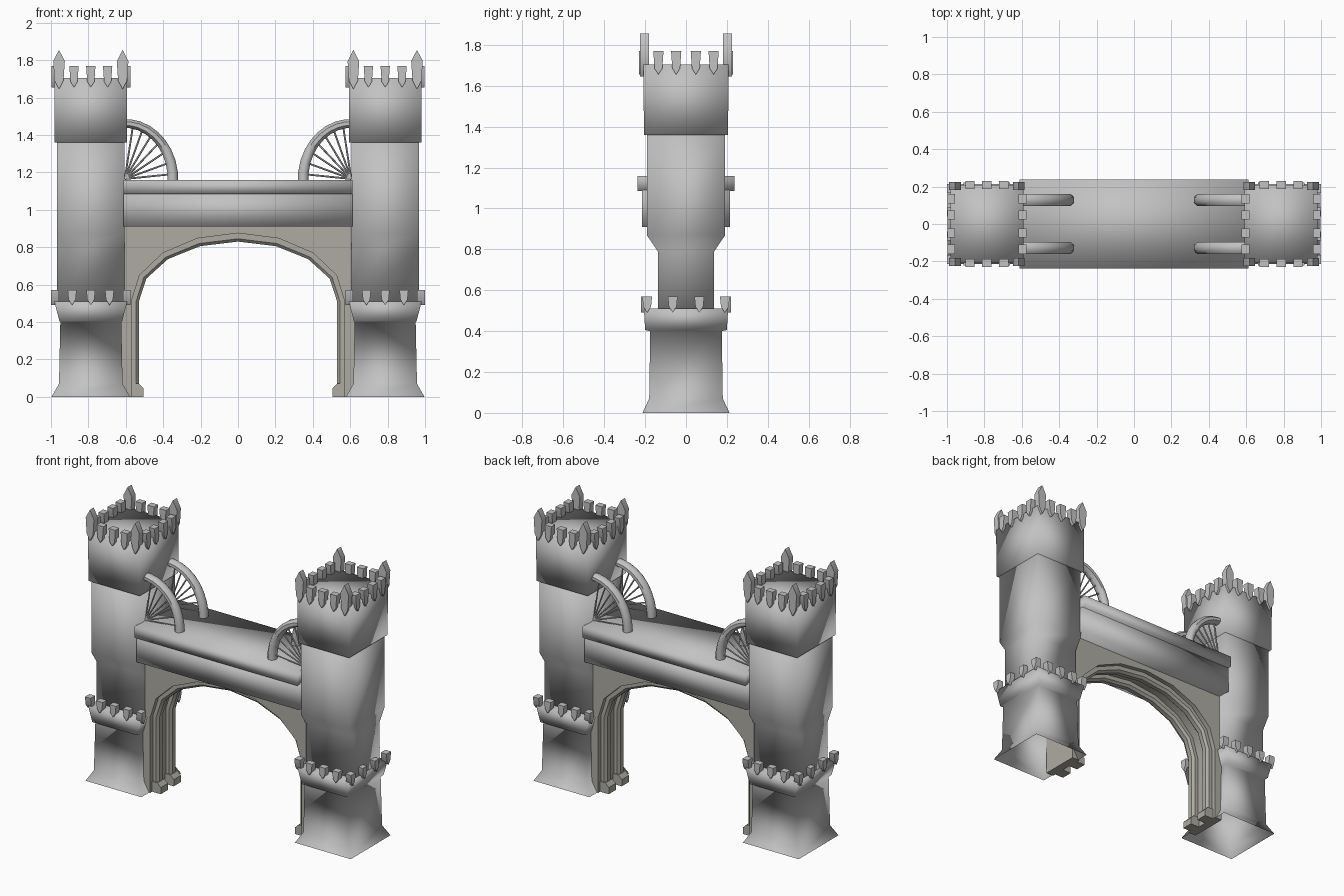
import bpy, bmesh, math
from mathutils import Matrix, Vector

cube = bpy.data.objects.get("Cube")
if cube:
    bpy.data.objects.remove(cube)


def material(name, colour):
    m = bpy.data.materials.new(name)
    m.use_nodes = True
    m.diffuse_color = (*colour, 1)
    m.node_tree.nodes["Principled BSDF"].inputs["Base Color"].default_value = (*colour, 1)
    m.node_tree.nodes["Principled BSDF"].inputs["Roughness"].default_value = 0.8
    return m


STONE = material("grey stone", (0.54, 0.54, 0.54))
ARCH = material("warm grey stone", (0.42, 0.41, 0.36))


def finish(bm, name, mat, angle=None):
    """Make an object; fully smooth unless a sharp angle is given."""
    bmesh.ops.recalc_face_normals(bm, faces=bm.faces)
    mesh = bpy.data.meshes.new(name)
    bm.to_mesh(mesh)
    bm.free()
    mesh.materials.append(mat)
    obj = bpy.data.objects.new(name, mesh)
    bpy.context.collection.objects.link(obj)
    bpy.ops.object.select_all(action='DESELECT')
    obj.select_set(True)
    bpy.context.view_layer.objects.active = obj
    if angle is None:
        bpy.ops.object.shade_smooth()
    else:
        bpy.ops.object.shade_smooth_by_angle(angle=math.radians(angle))
    return obj


def bridge(bm, rings):
    for a, b in zip(rings, rings[1:]):
        n = len(a)
        for i in range(n):
            bm.faces.new((a[i], a[(i + 1) % n], b[(i + 1) % n], b[i]))


def square_loft(name, cx, sections, open_bottom=False):
    """Stack rectangles given as (z, half width, half depth)."""
    bm = bmesh.new()
    corners = ((-1, -1), (1, -1), (1, 1), (-1, 1))
    rings = [[bm.verts.new((cx + sx * hx, sy * hy, z)) for sx, sy in corners]
             for z, hx, hy in sections]
    bridge(bm, rings)
    bm.faces.new(rings[-1])
    if not open_bottom:
        bm.faces.new(rings[0])
    return finish(bm, name, STONE)


def add_prism(bm, profile, y0, y1, matrix=Matrix()):
    """Extrude an (x, z) outline along y."""
    rings = [[bm.verts.new(matrix @ Vector((x, y, z))) for x, z in profile] for y in (y0, y1)]
    bridge(bm, rings)
    bm.faces.new(rings[0])
    bm.faces.new(rings[1])


def arch_curve(a, b, steps=8, spring=0.51):
    """Left foot, over the crown, to the right foot."""
    angles = [math.pi * (1 - i / steps) for i in range(steps + 1)]
    return ([(-a, 0)] + [(a * math.cos(t), spring + b * math.sin(t)) for t in angles]
            + [(a, 0)])


def mirrored(half):
    return half + [(-x, z) for x, z in reversed(half) if x]


SHIELD = mirrored([(0, 0), (0.019, 0.03), (0.025, 0.115), (0, 0.115)])
SMALL_SHIELD = mirrored([(0, 0), (0.019, 0.03), (0.024, 0.08), (0, 0.08)])
SPIKE = mirrored([(0, -0.01), (0.024, 0.035), (0.031, 0.14), (0, 0.2)])


def merlons(name, cx, z, items):
    """Items are (outline, dx, dy, facing sideways)."""
    bm = bmesh.new()
    for outline, dx, dy, sideways in items:
        m = Matrix.Translation((cx + dx, dy, z))
        if sideways:
            m = m @ Matrix.Rotation(math.pi / 2, 4, 'Z')
        add_prism(bm, outline, -0.021, 0.021, m)
    finish(bm, name, STONE, 50)


# Towers
for s, side in ((-1, "right"), (1, "left")):
    cx = s * 0.787
    square_loft(side + "_tower_base", cx, [
        (0, 0.21, 0.213), (0.07, 0.17, 0.18), (0.4, 0.163, 0.175),
        (0.405, 0.168, 0.2), (0.51, 0.195, 0.206)], open_bottom=True)
    square_loft(side + "_tower_shaft", cx, [
        (0.5, 0.18, 0.138), (0.79, 0.18, 0.138), (0.87, 0.18, 0.192), (1.37, 0.18, 0.19)])
    square_loft(side + "_tower_head", cx, [(1.36, 0.193, 0.206), (1.705, 0.195, 0.208)])

    # Battlements round the tower head
    top = []
    for e in (-1, 1):
        top += [(SPIKE, dx, e * 0.203, False) for dx in (-0.17, 0.17)]
        top += [(SHIELD, dx, e * 0.208, False) for dx in (-0.09, 0, 0.09)]
        top += [(SHIELD, e * 0.19, dy, True) for dy in (-0.135, -0.048, 0.048, 0.135)]
    merlons(side + "_tower_battlements", cx, 1.655, top)

    # Battlements round the lower ledge
    low = []
    for e in (-1, 1):
        low += [(SMALL_SHIELD, dx, e * 0.2, False) for dx in (-0.1, 0, 0.1)]
        low += [(SMALL_SHIELD, e * 0.192, dy, True) for dy in (-0.19, -0.065, 0.065, 0.19)]
    merlons(side + "_ledge_battlements", cx, 0.49, low)

# Deck: side panels below, wider slab on top
for name, z0, z1, depth in (("deck_beam", 0.91, 1.09, 0.215), ("deck_slab", 1.085, 1.16, 0.238)):
    square_loft(name, 0, [(z0, 0.612, depth), (z1, 0.612, depth)])

# Arch wall between the towers
bm = bmesh.new()
add_prism(bm, arch_curve(0.57, 0.365) + [(0.625, 0), (0.625, 0.92), (-0.625, 0.92), (-0.625, 0)],
          -0.13, 0.13)
finish(bm, "arch_wall", ARCH, 35)

# Two ribs under the arch, with feet
FOOT = [(0.505, 0), (0.505, 0.045), (0.53, 0.07), (0.575, 0.07), (0.575, 0)]
for s, side in ((-1, "front"), (1, "back")):
    y0, y1 = sorted((s * 0.04, s * 0.1))
    bm = bmesh.new()
    curves = [arch_curve(0.59, 0.385), arch_curve(0.545, 0.335), arch_curve(0.53, 0.32)]
    layout = ((0, y0), (1, y0), (2, y0 + 0.015), (2, y1 - 0.015), (1, y1), (0, y1))
    rings = [[bm.verts.new((x, y, z)) for x, z in curves[k]] for k, y in layout]
    sections = [list(r) for r in zip(*rings)]
    bridge(bm, sections)
    bm.faces.new(sections[0])
    bm.faces.new(sections[-1])
    for e in (-1, 1):
        add_prism(bm, [(e * x, z) for x, z in FOOT], y0 - 0.008, y1 + 0.008)
    finish(bm, side + "_arch_rib", ARCH, 35)

# Quarter-wheel braces with spokes, standing on the deck
for s in (-1, 1):
    for e in (-1, 1):
        label = ("right" if s < 0 else "left") + ("_front" if e < 0 else "_back")
        y = e * 0.128
        hub = Vector((s * 0.605, y, 1.165))

        def rim(t, r=0.0, dy=0.0):
            return hub + Vector((-s * (0.257 + r) * math.cos(t), dy, (0.297 + r) * math.sin(t)))

        bm = bmesh.new()
        rings = []
        for i in range(10):
            t = math.radians(-4 + i * 11)
            half = 0.031 - 0.006 * i / 9
            rings.append([bm.verts.new(rim(t, half * math.cos(q), 0.034 * math.sin(q)))
                          for q in (math.tau * (k + 0.5) / 8 for k in range(8))])
        bridge(bm, rings)
        bm.faces.new(rings[0])
        bm.faces.new(rings[-1])
        finish(bm, label + "_brace", STONE, 50)

        bm = bmesh.new()
        for i in range(7):
            d = rim(math.radians(5 + i * 12.5)) - hub
            m = (Matrix.Translation(hub + d / 2)
                 @ d.to_track_quat('Z', 'Y').to_matrix().to_4x4())
            bmesh.ops.create_cone(bm, cap_ends=True, segments=6, radius1=0.005,
                                  radius2=0.005, depth=d.length, matrix=m)
        finish(bm, label + "_spokes", STONE, 50)
